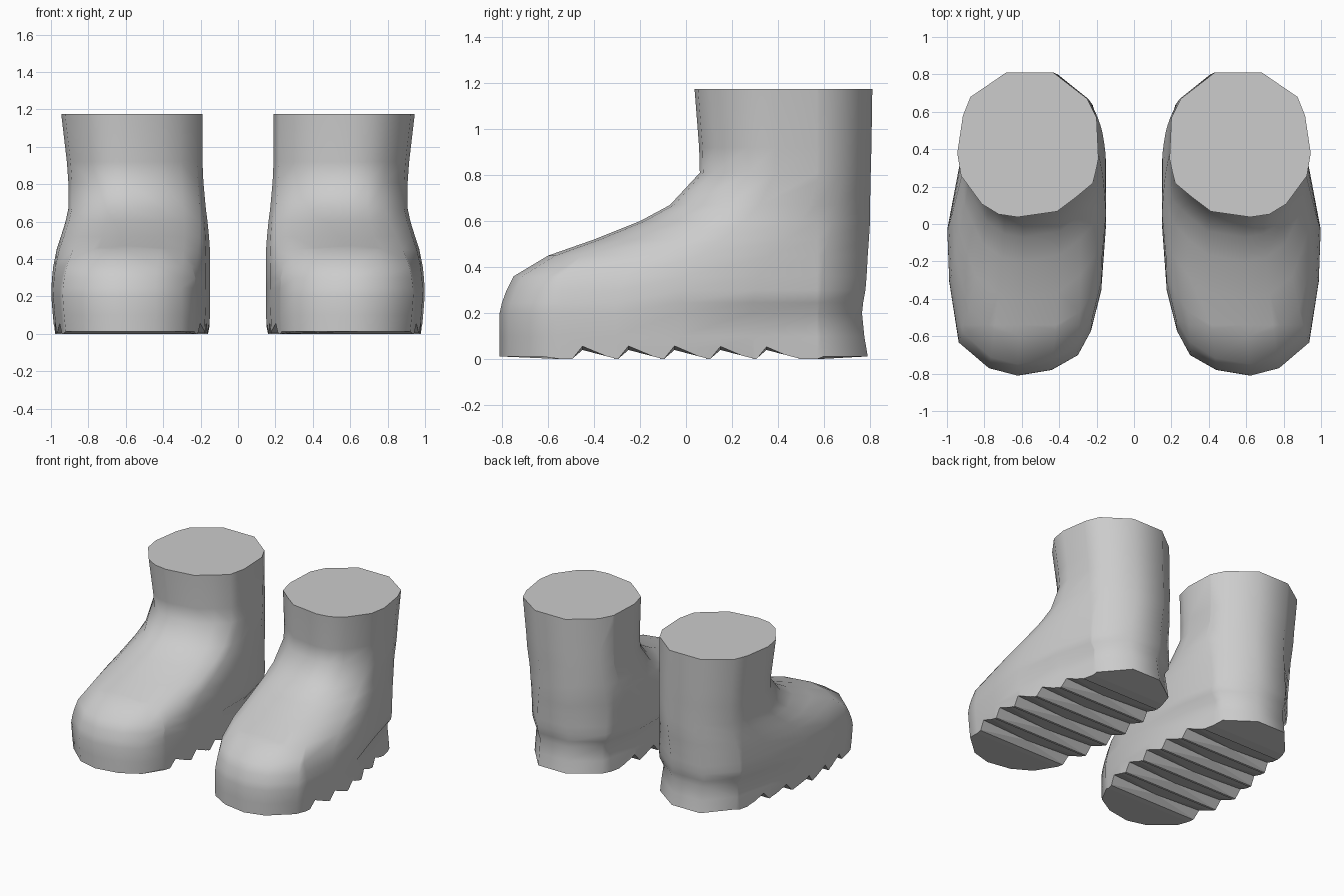
import bpy, bmesh

if "Cube" in bpy.data.objects:
    bpy.data.objects.remove(bpy.data.objects["Cube"])

# One rubber colour for everything
rubber = bpy.data.materials.new("light_grey_rubber")
rubber.diffuse_color = (0.604, 0.604, 0.604, 1)
rubber.use_nodes = True
rubber.node_tree.nodes["Principled BSDF"].inputs["Base Color"].default_value = rubber.diffuse_color

# Sole and collar outlines, counter-clockwise from the toe
SOLE = [(.62, -.81), (.77, -.77), (.93, -.63), (.98, -.3), (.99, -.02), (.93, .3), (.855, .6),
        (.68, .79), (.43, .79), (.22, .65), (.15, .35), (.15, 0), (.175, -.35), (.23, -.57),
        (.30, -.70), (.44, -.78)]
COLLAR = [(.62, .04), (.72, .055), (.81, .11), (.92, .26), (.94, .38), (.91, .58), (.87, .68),
          (.68, .81), (.43, .81), (.25, .67), (.20, .57), (.19, .35), (.205, .28), (.22, .22),
          (.31, .145), (.41, .07)]

# Rings: z, inner x, outer x, front y, back y, blend to collar outline, heel pinch
RINGS = [
    (.012, .155, .98, -.81, .79, 0, .95),
    (.10, .15, .99, -.81, .775, 0, .93),
    (.20, .15, .998, -.81, .765, 0, .90),
    (.245, .15, .998, -.80, .77, .02, .99),
    (.30, .15, .994, -.78, .78, .06, 1),
    (.36, .15, .988, -.75, .785, .14, 1),
    (.45, .15, .97, -.60, .79, .35, 1),
    (.52, .155, .947, -.40, .795, .55, 1),
    (.60, .163, .922, -.20, .80, .75, 1),
    (.67, .172, .907, -.07, .80, .9, 1),
    (.81, .185, .907, .06, .803, 1, 1),
    (.92, .19, .915, .057, .806, 1, 1),
    (1.175, .19, .945, .037, .81, 1, 1),
]


def normalise(pts):
    """Scale an outline into the unit square."""
    xs, ys = zip(*pts)
    return [((x - min(xs)) / (max(xs) - min(xs)), (y - min(ys)) / (max(ys) - min(ys)))
            for x, y in pts]


def finish(bm, name):
    bmesh.ops.recalc_face_normals(bm, faces=bm.faces)
    mesh = bpy.data.meshes.new(name)
    bm.to_mesh(mesh)
    bm.free()
    mesh.materials.append(rubber)
    ob = bpy.data.objects.new(name, mesh)
    bpy.context.collection.objects.link(ob)
    return ob


def loft_boot(name, side):
    """Boot body: stacked rings, capped at the sole and collar."""
    bm = bmesh.new()
    low, high = normalise(SOLE), normalise(COLLAR)
    rings = []
    for z, xin, xout, front, back, t, pinch in RINGS:
        ring = []
        for a, b in zip(low, high):
            u, v = (a[i] * (1 - t) + b[i] * t for i in (0, 1))
            x, y = xin + u * (xout - xin), front + v * (back - front)
            if y > .2:
                x = .55 + (x - .55) * pinch
            ring.append(bm.verts.new((side * x, y, z)))
        rings.append(ring)
    n = len(SOLE)
    for r0, r1 in zip(rings, rings[1:]):
        for i in range(n):
            j = (i + 1) % n
            bm.faces.new((r0[i], r0[j], r1[j], r1[i]))
    bm.faces.new(rings[0])
    bm.faces.new(rings[-1])
    # slight crown under the toe and heel
    for y in (-.54, .57):
        geom = bm.verts[:] + bm.edges[:] + bm.faces[:]
        bmesh.ops.bisect_plane(bm, geom=geom, plane_co=(0, y, 0), plane_no=(0, 1, 0))
    for v in bm.verts:
        if v.co.z < .02 and -.55 < v.co.y < .58:
            v.co.z = 0
    return finish(bm, name)


def tread_cutter(side):
    """Five saw-tooth prisms across the sole, deeper at both edges."""
    bm = bmesh.new()
    for k in range(5):
        y = -.45 + .2 * k
        ends = []
        for x, depth in ((.05, .062), (.57, .04), (1.1, .062)):
            prof = [(y - .06, -.012), (y, depth), (y + .138, .004), (y + .138, -.012)]
            ends.append([bm.verts.new((side * x, py, pz)) for py, pz in prof])
        bm.faces.new(ends[0])
        bm.faces.new(ends[2][::-1])
        for a, b in zip(ends, ends[1:]):
            for i in range(4):
                j = (i + 1) % 4
                bm.faces.new((a[i], a[j], b[j], b[i]))
    bmesh.ops.triangulate(bm, faces=bm.faces[:])
    return finish(bm, "tread_cutter")


for name, side in (("left_boot", 1), ("right_boot", -1)):
    boot = loft_boot(name, side)
    cutter = tread_cutter(side)
    cutter.hide_render = True
    bpy.ops.object.select_all(action='DESELECT')
    bpy.context.view_layer.objects.active = boot
    boot.select_set(True)
    mod = boot.modifiers.new("tread", 'BOOLEAN')
    mod.operation, mod.solver, mod.object = 'DIFFERENCE', 'EXACT', cutter
    bpy.ops.object.modifier_apply(modifier=mod.name)
    bpy.data.objects.remove(cutter)
    # smooth upper, crisp tread
    bpy.ops.object.shade_smooth_by_angle(angle=1.1)
    verts = boot.data.vertices
    for e in boot.data.edges:
        if all(verts[i].co.z < .065 for i in e.vertices):
            e.use_edge_sharp = True
